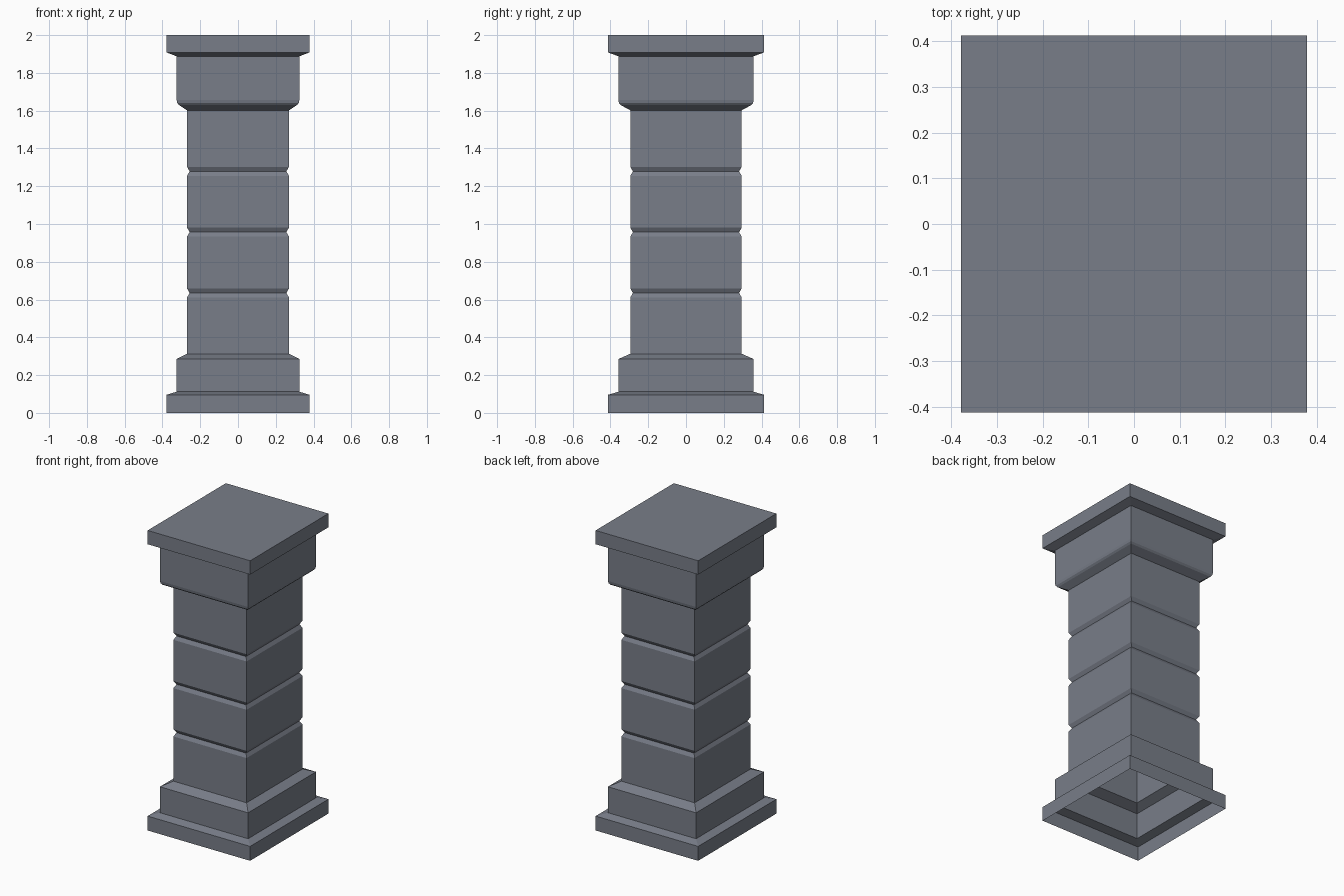
import bpy, bmesh

if "Cube" in bpy.data.objects:
    bpy.data.objects.remove(bpy.data.objects["Cube"])

stone = bpy.data.materials.new("slate_grey_stone")
stone.diffuse_color = (0.19, 0.208, 0.25, 1)
stone.use_nodes = True
stone.node_tree.nodes["Principled BSDF"].inputs["Base Color"].default_value = stone.diffuse_color

# Half sizes (x, y) of the three main widths
WIDE, MID, SLIM = (0.378, 0.412), (0.325, 0.358), (0.27, 0.295)


def grow(size, d):
    return (size[0] + d, size[1] + d)


def shell(name, profile, cap=False):
    """Rectangular hollow shell from a list of ((half_x, half_y), z) rings."""
    bm = bmesh.new()
    rings = []
    for (hx, hy), z in profile:
        rings.append([bm.verts.new((sx * hx, sy * hy, z))
                      for sx, sy in ((-1, -1), (1, -1), (1, 1), (-1, 1))])
    for a, b in zip(rings, rings[1:]):
        for i in range(4):
            j = (i + 1) % 4
            bm.faces.new((a[i], a[j], b[j], b[i]))
    if cap:
        bm.faces.new(rings[-1])
    mesh = bpy.data.meshes.new(name)
    bm.to_mesh(mesh)
    bm.free()
    mesh.materials.append(stone)
    obj = bpy.data.objects.new(name, mesh)
    bpy.context.collection.objects.link(obj)
    return obj


# Stepped foot, open underneath
shell("plinth", [(WIDE, 0), (WIDE, 0.096), (MID, 0.112)])
shell("base_block", [(MID, 0.112), (MID, 0.285), (SLIM, 0.313)])

# Shaft with three V grooves
shaft = [(SLIM, 0.313)]
for z in (0.635, 0.957, 1.279):
    shaft += [(SLIM, z - 0.024), (grow(SLIM, -0.014), z), (SLIM, z + 0.024)]
shaft.append((SLIM, 1.602))
shell("grooved_shaft", shaft)

# Capital with rounded lower edge, then the closed top slab
shell("capital", [(SLIM, 1.602), (grow(MID, -0.012), 1.63),
                  (grow(MID, -0.003), 1.641), (MID, 1.657), (MID, 1.888)])
shell("top_slab", [(MID, 1.888), (WIDE, 1.908), (WIDE, 2.0)], cap=True)
